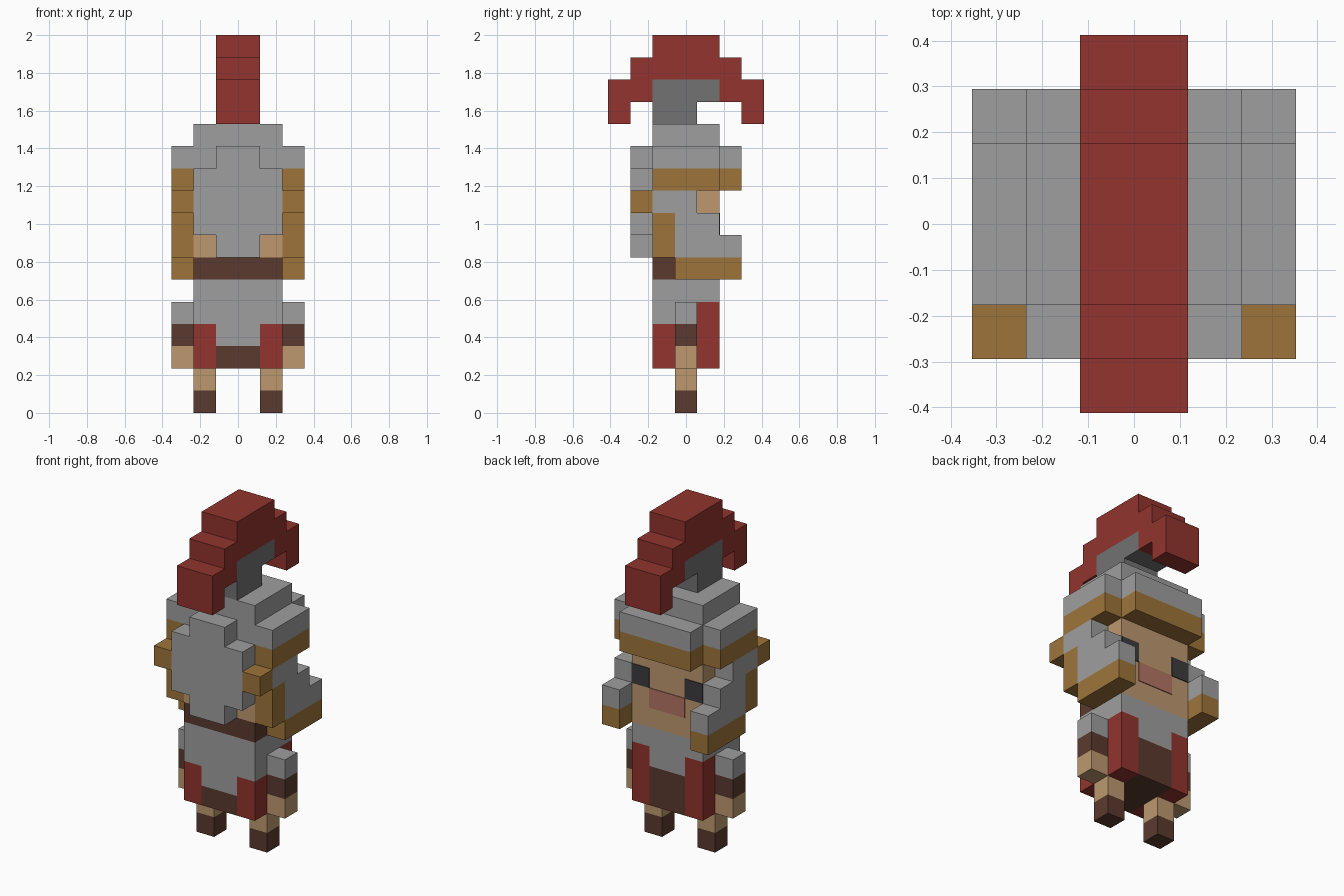
import bpy, bmesh
from mathutils import Vector

if "Cube" in bpy.data.objects:
    bpy.data.objects.remove(bpy.data.objects["Cube"], do_unlink=True)

U = 2 / 17  # one block


def material(name, r, g, b):
    lin = [((c / 255 + 0.055) / 1.055) ** 2.4 for c in (r, g, b)] + [1]
    m = bpy.data.materials.new(name)
    m.use_nodes = True
    m.diffuse_color = lin
    bsdf = m.node_tree.nodes["Principled BSDF"]
    bsdf.inputs["Base Color"].default_value = lin
    bsdf.inputs["Roughness"].default_value = 0.9
    return m


steel = material("steel grey", 159, 159, 159)
iron = material("dark grey", 114, 114, 114)
gold = material("gold", 158, 116, 58)
skin = material("skin", 189, 152, 110)
brown = material("dark brown", 90, 58, 46)
red = material("red", 146, 52, 46)
eye_black = material("eye black", 60, 60, 62)
lip = material("lip pink", 180, 116, 100)


def prism(name, mat, axis, outline, lo, hi):
    """Extrude an outline along an axis; the outline uses the other two axes in order."""
    bm = bmesh.new()
    verts = []
    for a, b in outline:
        co = [a, b]
        co.insert(axis, lo)
        verts.append(bm.verts.new(Vector(co) * U))
    face = bm.faces.new(verts)
    grown = bmesh.ops.extrude_face_region(bm, geom=[face])["geom"]
    shift = Vector((0, 0, 0))
    shift[axis] = (hi - lo) * U
    bmesh.ops.translate(bm, vec=shift, verts=[v for v in grown if isinstance(v, bmesh.types.BMVert)])
    bmesh.ops.recalc_face_normals(bm, faces=bm.faces)
    mesh = bpy.data.meshes.new(name)
    bm.to_mesh(mesh)
    bm.free()
    mesh.materials.append(mat)
    obj = bpy.data.objects.new(name, mesh)
    bpy.context.collection.objects.link(obj)
    return obj


def box(name, mat, x, y, z):
    corners = [(x[0], y[0]), (x[1], y[0]), (x[1], y[1]), (x[0], y[1])]
    return prism(name, mat, 2, corners, *z)


def pair(name, mat, x, y, z):
    box("left_" + name, mat, x, y, z)
    box("right_" + name, mat, (-x[1], -x[0]), y, z)


def mirrored(half):
    return half + [(-a, b) for a, b in reversed(half)]


WIDE, DEEP = (-2, 2), (-1.5, 1.5)
BACK, MID, FRONT = (-1.5, -.5), (-.5, .5), (.5, 1.5)
INNER, OUTER, ARM = (-1, 1), (1, 2), (2, 3)

# Legs
pair("boot", brown, OUTER, MID, (0, 1))
pair("leg", skin, OUTER, MID, (1, 2))

# Tunic, skirt and red side panels
box("tunic_chest", steel, WIDE, DEEP, (5, 6))
box("tunic_waist", steel, WIDE, (-1.5, .5), (4, 5))
box("tunic_waist_face_side", steel, INNER, FRONT, (4, 5))
box("tunic_hem", steel, INNER, BACK, (3, 4))
box("tunic_core", steel, WIDE, MID, (3, 4))
box("skirt_core", brown, WIDE, MID, (2, 3))
box("skirt_shield_side", brown, INNER, BACK, (2, 3))
box("skirt_face_side", brown, INNER, FRONT, (2, 4))
pair("panel_shield_side", red, OUTER, BACK, (2, 4))
pair("panel_face_side", red, OUTER, FRONT, (2, 5))

# Arms
pair("sleeve", steel, ARM, MID, (4, 5))
pair("cuff", brown, ARM, MID, (3, 4))
pair("hand", skin, ARM, MID, (2, 3))

# Head with painted face
box("collar", brown, WIDE, BACK, (6, 7))
box("jaw", skin, WIDE, (-.5, 1.5), (6, 7))
box("head", skin, WIDE, DEEP, (7, 10))
PLATE = (1.5, 1.54)
pair("eye", eye_black, OUTER, PLATE, (8, 9))
box("mouth", lip, INNER, PLATE, (7, 8))

# Helmet: cross-shaped rim, dome and stepped cheek guards
rim = mirrored([(3, -1.5), (3, 1.5), (2, 1.5), (2, 2.5)])
prism("helmet_band", gold, 2, rim, 10, 11)
prism("helmet_bowl", steel, 2, rim, 11, 12)
box("helmet_dome", steel, WIDE, DEEP, (12, 13))
guard = [(-1.5, 10), (-1.5, 9), (-.5, 9), (-.5, 7), (2.5, 7),
         (2.5, 8), (1.5, 8), (1.5, 9), (.5, 9), (.5, 10)]
prism("left_cheek_guard", steel, 0, guard, 2, 3)
prism("right_cheek_guard", steel, 0, guard, -3, -2)
pair("guard_edge", gold, ARM, BACK, (7, 9))
pair("guard_trim", gold, ARM, (-.5, 2.5), (6, 7))

# Crest holder and stepped plume
holder = [(-1.5, 13), (.5, 13), (.5, 14), (1.5, 14), (1.5, 15), (-1.5, 15)]
prism("crest_holder", iron, 0, holder, -1, 1)
plume = mirrored([(1.5, 15), (1.5, 14), (2.5, 14), (2.5, 13), (3.5, 13), (3.5, 15),
                  (2.5, 15), (2.5, 16), (1.5, 16), (1.5, 17)])
prism("plume", red, 0, plume, -1, 1)

# Shield with gold side bars
shield = mirrored([(1, 7), (1, 8), (2, 8), (2, 11), (1, 11), (1, 12)])
prism("shield", steel, 1, shield, -2.5, -1.5)
pair("shield_bar", gold, ARM, (-2.5, -1.5), (9, 10))
